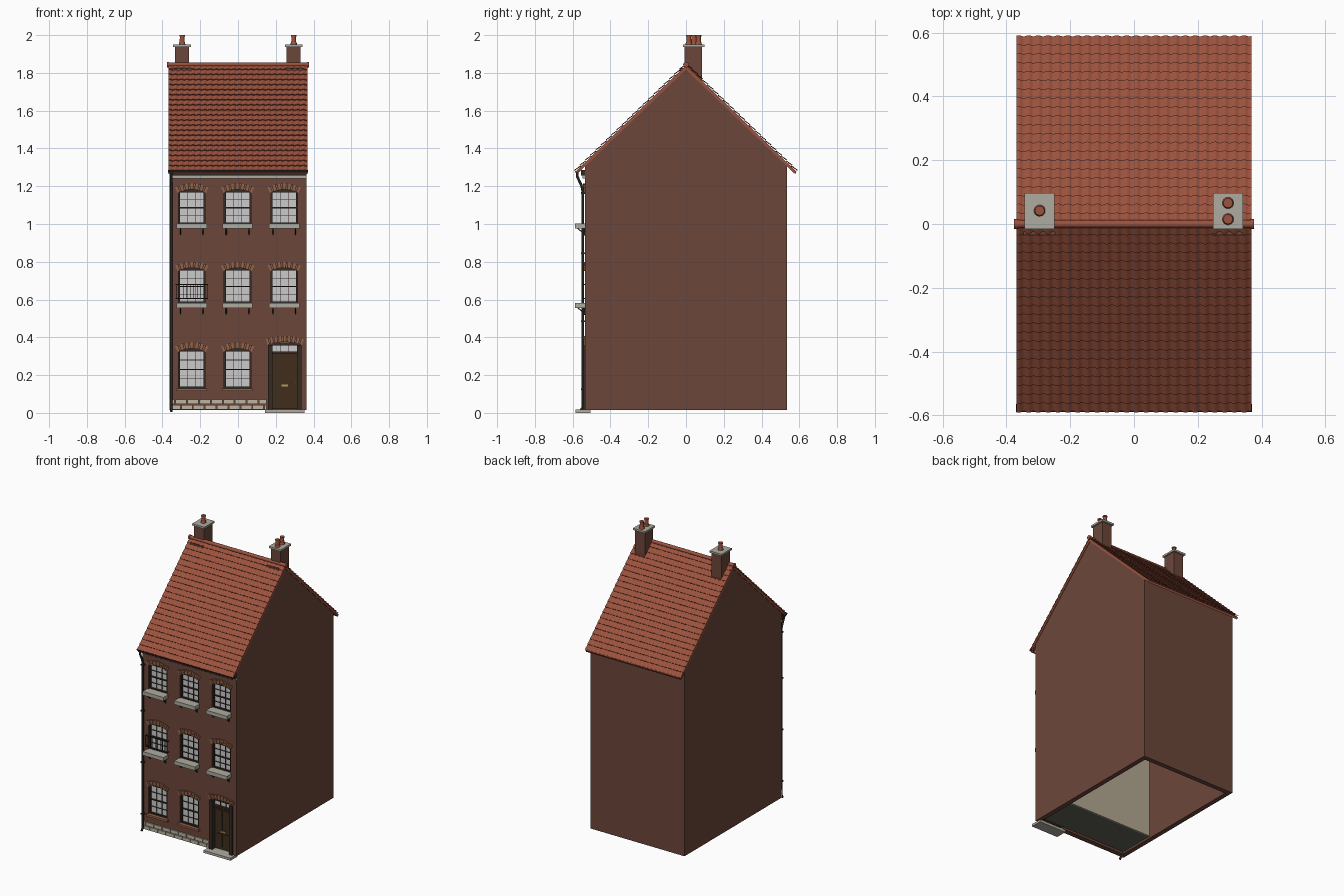
import bpy, bmesh, math
from mathutils import Matrix, Vector

if "Cube" in bpy.data.objects:
    bpy.data.objects.remove(bpy.data.objects["Cube"])

MATS = {}
COL = dict(brick=(.15, .062, .042), roof=(.33, .085, .048), stone=(.5, .46, .36), sill=(.42, .41, .35),
           dark=(.035, .024, .016), door=(.05, .026, .012), glass=(.62, .63, .65), cream=(.45, .39, .28),
           grey=(.12, .12, .1), arch=(.3, .13, .07), brass=(.5, .33, .08), iron=(.02, .02, .02))


def mat(key):
    if key not in MATS:
        MATS[key] = bpy.data.materials.new(key)
        MATS[key].diffuse_color = (*COL[key], 1)
    return MATS[key]


def finish(bm, name, key, smooth=False):
    bmesh.ops.recalc_face_normals(bm, faces=bm.faces)
    me = bpy.data.meshes.new(name)
    bm.to_mesh(me)
    bm.free()
    ob = bpy.data.objects.new(name, me)
    bpy.context.collection.objects.link(ob)
    me.materials.append(mat(key))
    if smooth:
        bpy.ops.object.select_all(action='DESELECT')
        ob.select_set(True)
        bpy.context.view_layer.objects.active = ob
        bpy.ops.object.shade_smooth_by_angle(angle=math.radians(40))
    return ob


def box(bm, x0, x1, y0, y1, z0, z1):
    m = Matrix.Translation(((x0+x1)/2, (y0+y1)/2, (z0+z1)/2)) @ Matrix.Diagonal((x1-x0, y1-y0, z1-z0, 1))
    bmesh.ops.create_cube(bm, size=1, matrix=m)


def prism(bm, pts, a, b, axis='x'):
    # extrude a 2D outline along x (outline in y,z) or along y (outline in x,z)
    place = (lambda p, t: (t, p[0], p[1])) if axis == 'x' else (lambda p, t: (p[0], t, p[1]))
    lo = [bm.verts.new(place(p, a)) for p in pts]
    hi = [bm.verts.new(place(p, b)) for p in pts]
    bm.faces.new(lo)
    bm.faces.new(hi)
    n = len(pts)
    for i in range(n):
        bm.faces.new((lo[i], lo[(i+1) % n], hi[(i+1) % n], hi[i]))


def cyl(bm, r1, r2, h, loc, rot=Matrix(), seg=14):
    bmesh.ops.create_cone(bm, cap_ends=True, segments=seg, radius1=r1, radius2=r2, depth=h,
                          matrix=Matrix.Translation(loc) @ rot)


def tube(name, pts, r, key):
    cu = bpy.data.curves.new(name, 'CURVE')
    cu.dimensions = '3D'
    cu.bevel_depth, cu.bevel_resolution, cu.use_fill_caps = r, 2, True
    sp = cu.splines.new('POLY')
    sp.points.add(len(pts)-1)
    for p, q in zip(sp.points, pts):
        p.co = (*q, 1)
    cu.materials.append(mat(key))
    bpy.context.collection.objects.link(bpy.data.objects.new(name, cu))


W, D, T = .363, .535, .033
COLS = (-.245, -.002, .245)
ROWS = ((1.0, 1.182), (.58, .768), (.13, .34))
DX = .2475
# openings: centre x, half width, bottom, crown of arch, rise
wins = [(x, .071, zb, zc, .018) for zb, zc in ROWS for x in COLS if not (zb < .2 and x > .2)]
door = (DX, .088, .015, .375, .015)


def arc(c, h, crown, rise, n=10, extra=0):
    R = (h*h + rise*rise) / (2*rise)
    A = math.asin(h/R)
    return [(c + (R+extra)*math.sin(t), crown - R + (R+extra)*math.cos(t))
            for t in (-A + 2*A*i/n for i in range(n+1))]


# Hollow gabled brick shell, open below
bm = bmesh.new()
prism(bm, [(-D, .015), (D, .015), (D, 1.31), (0, 1.825), (-D, 1.31)], -W, W)
walls = finish(bm, 'brick_walls', 'brick')
bm = bmesh.new()
d = D - T
prism(bm, [(-d, -.1), (d, -.1), (d, 1.29), (0, 1.775), (-d, 1.29)], -W+T, W-T)
cut_in = finish(bm, 'interior_cutter', 'cream')
bm = bmesh.new()
for c, h, zb, zc, r in wins + [door]:
    prism(bm, [(c+h, zb), (c-h, zb)] + arc(c, h, zc, r), -D-.05, -D+T+.01, 'y')
cut_op = finish(bm, 'opening_cutter', 'cream')
for c in (cut_in, cut_op):
    c.hide_render = True
    c.hide_set(True)
    m = walls.modifiers.new('cut', 'BOOLEAN')
    m.operation, m.object, m.solver = 'DIFFERENCE', c, 'EXACT'

# Front rooms: partition and floors
bm = bmesh.new()
box(bm, -W+T, W-T, -.25, -.24, .03, 1.27)
finish(bm, 'partition_wall', 'cream')
bm = bmesh.new()
for z in (.03, .43, .85, 1.26):
    box(bm, -W+T, W-T, -d, -.25, z, z+.01)
finish(bm, 'room_floors', 'grey')

# Windows: glass and glazing bars
glass, bars = bmesh.new(), bmesh.new()
for c, h, zb, zc, r in wins:
    box(glass, c-h, c+h, -.513, -.509, zb, zc)
    zt = zc - .010
    for s in (-1, 1):
        box(bars, c+s*(h-.004)-.005, c+s*(h-.004)+.005, -.525, -.506, zb, zc-.012)
        box(bars, c+s*.021-.0015, c+s*.021+.0015, -.519, -.507, zb, zt)
    box(bars, c-h, c+h, -.525, -.506, zb, zb+.009)
    box(bars, c-h, c+h, -.525, -.506, zt-.004, zc)
    for i in (1, 2, 3):
        z, t = zb + (zt-zb)*i/4, .003 if i == 2 else .0015
        box(bars, c-h, c+h, -.519 - (.004 if i == 2 else 0), -.507, z-t, z+t)
box(glass, DX-.066, DX+.066, -.513, -.509, .32, .37)
finish(glass, 'window_glass', 'glass')
finish(bars, 'window_frames', 'dark')

# Segmental brick arches
bm = bmesh.new()
for k, (c, h, zb, zc, r) in enumerate(wins + [door]):
    n = 17 if h > .08 else 13
    lo, hi = arc(c, h+.004, zc, r, n), arc(c, h+.004, zc, r, n, .032)
    for i in range(n):
        a, b = Vector(lo[i]).lerp(lo[i+1], .1), Vector(lo[i]).lerp(lo[i+1], .9)
        e, f = Vector(hi[i]).lerp(hi[i+1], .9), Vector(hi[i]).lerp(hi[i+1], .1)
        prism(bm, [a, b, e, f], -D-.007-.002*(i % 2), -D+.005, 'y')
finish(bm, 'brick_arches', 'arch')

# Sills with iron brackets
sills, low, br = bmesh.new(), bmesh.new(), bmesh.new()
for c, h, zb, zc, r in wins:
    if zb < .2:
        box(low, c-.082, c+.082, -.549, -.51, zb-.014, zb)
        continue
    box(sills, c-.08, c+.08, -.587, -.51, zb-.024, zb+.002)
    for s in (-1, 1):
        x = c + s*.06
        prism(br, [(-.577, zb-.024), (-.568, zb-.024), (-.534, zb-.052), (-.534, zb-.060)], x-.003, x+.003)
        box(br, x-.003, x+.003, -.54, -.533, zb-.062, zb-.02)
finish(sills, 'stone_sills', 'sill')
finish(low, 'brick_sills', 'arch')
finish(br, 'sill_brackets', 'iron')

# Iron railing on one window
bm = bmesh.new()
for z in (.605, .68):
    box(bm, -.33, -.158, -.553, -.548, z-.002, z+.002)
for i in range(10):
    x = -.328 + .168*i/9
    box(bm, x-.0015, x+.0015, -.552, -.549, .605, .68)
for x in (-.33, -.162):
    for z in (.603, .678):
        box(bm, x, x+.004, -.55, -.53, z, z+.004)
finish(bm, 'window_railing', 'iron')

# Door, frame and step
bm = bmesh.new()
for s in (-1, 1):
    box(bm, DX+s*.077-.012, DX+s*.077+.012, -.545, -.505, .015, .36)
box(bm, DX-.088, DX+.088, -.528, -.505, .357, .372)
box(bm, DX-.07, DX+.07, -.532, -.505, .312, .325)
for s in (-1, 1):
    box(bm, DX+s*.021-.002, DX+s*.021+.002, -.52, -.507, .32, .36)
finish(bm, 'door_frame', 'dark')
bm = bmesh.new()
box(bm, DX-.066, DX+.066, -.514, -.502, .02, .315)
for z0, z1, parts in ((.04, .13, 2), (.16, .295, 2)):
    for s in (-1, 1):
        box(bm, DX+s*.029-.022, DX+s*.029+.022, -.519, -.513, z0, z1)
finish(bm, 'door', 'door')
bm = bmesh.new()
box(bm, DX-.018, DX+.018, -.519, -.513, .141, .149)
cyl(bm, .004, .004, .012, (DX+.057, -.519, .16), Matrix.Rotation(math.pi/2, 4, 'X'))
finish(bm, 'door_fittings', 'brass')
bm = bmesh.new()
box(bm, DX-.104, DX+.104, -.585, -.505, 0, .017)
finish(bm, 'door_step', 'sill')

# Stone plinth: two staggered courses
bm = bmesh.new()
for row, z in enumerate((.019, .047)):
    x = -W - .03*row
    while x < .15:
        a, b = max(x, -W), min(x+.058, .152)
        if b - a > .01:
            box(bm, a, b, -.543, -.53, z, z+.023)
        x += .063
finish(bm, 'plinth_stones', 'stone')

# Cornice and fascia
bm = bmesh.new()
box(bm, -W, W, -.547, -.53, 1.242, 1.256)
finish(bm, 'cornice', 'sill')
bm = bmesh.new()
box(bm, -W, W, -.556, -.53, 1.256, 1.285)
finish(bm, 'fascia', 'dark')

# Roof slab and stepped, rippled tiles
bm = bmesh.new()
prism(bm, [(0, 1.84), (.585, 1.277), (.578, 1.264), (0, 1.818), (-.578, 1.264), (-.585, 1.277)], -.367, .367)
finish(bm, 'roof_slab', 'roof')
bm = bmesh.new()
nr, nc = 21, 24
nx = nc*6
L = math.hypot(.588, .566)
for s in (-1, 1):
    prev = None
    for j in range(2*nr):
        u, off = ((j+1)//2) / nr, (.009 if j % 2 else .003)
        line = []
        for i in range(nx+1):
            o = off + .0028*math.sin(2*math.pi*i/6)
            line.append(bm.verts.new((-.369 + .738*i/nx, s*(u*.584 + o*.566/L), 1.841 - u*.563 + o*.588/L)))
        if prev:
            for i in range(nx):
                q = (prev[i], line[i], line[i+1], prev[i+1])
                bm.faces.new(q if s < 0 else q[::-1])
        prev = line
finish(bm, 'roof_tiles', 'roof', True)
# Ridge tiles
bm = bmesh.new()
RY = Matrix.Rotation(math.pi/2, 4, 'Y')
for i in range(6):
    x = -.371 + .742*(i+.5)/6
    cyl(bm, .0125, .0125, .124, (x, 0, 1.844), RY)
for x in (-.37, .37):
    cyl(bm, .015, .015, .012, (x, 0, 1.844), RY)
finish(bm, 'ridge_tiles', 'roof', True)

# Gutter and downpipe
bm = bmesh.new()
ring = [(-.577 + r*math.cos(t), 1.285 + r*math.sin(t))
        for r, o in ((.013, 1), (.010, -1)) for t in [math.pi + math.pi*i/8 for i in range(9)][::o]]
prism(bm, ring, -.37, .37)
finish(bm, 'gutter', 'iron', True)
tube('downpipe', [(-.353, -.577, 1.275), (-.353, -.575, 1.25), (-.353, -.552, 1.2), (-.353, -.546, 1.17),
                  (-.353, -.546, .03), (-.353, -.56, .008)], .007, 'iron')
bm = bmesh.new()
for z in (.12, .48, .84, 1.16):
    box(bm, -.363, -.343, -.555, -.533, z, z+.01)
finish(bm, 'pipe_clips', 'iron')

# Chimneys with caps, flashing and pots
stack, cap, pot = bmesh.new(), bmesh.new(), bmesh.new()
for x, ys in ((-.296, (.042,)), (.295, (.066, .015))):
    box(stack, x-.037, x+.037, -.007, .086, 1.72, 1.937)
    box(stack, x-.05, x+.05, -.034, .0, 1.80, 1.825)
    box(cap, x-.047, x+.047, -.015, .097, 1.937, 1.95)
    for y in ys:
        cyl(pot, .018, .015, .014, (x, y, 1.957))
        cyl(pot, .014, .012, .04, (x, y, 1.974))
        cyl(pot, .015, .015, .008, (x, y, 1.996))
finish(stack, 'chimney_stacks', 'brick')
finish(cap, 'chimney_caps', 'sill')
finish(pot, 'chimney_pots', 'roof', True)

for m in bpy.data.materials:
    if m.users and not m.is_grease_pencil:
        m.use_nodes = True
        m.node_tree.nodes["Principled BSDF"].inputs["Base Color"].default_value = m.diffuse_color
